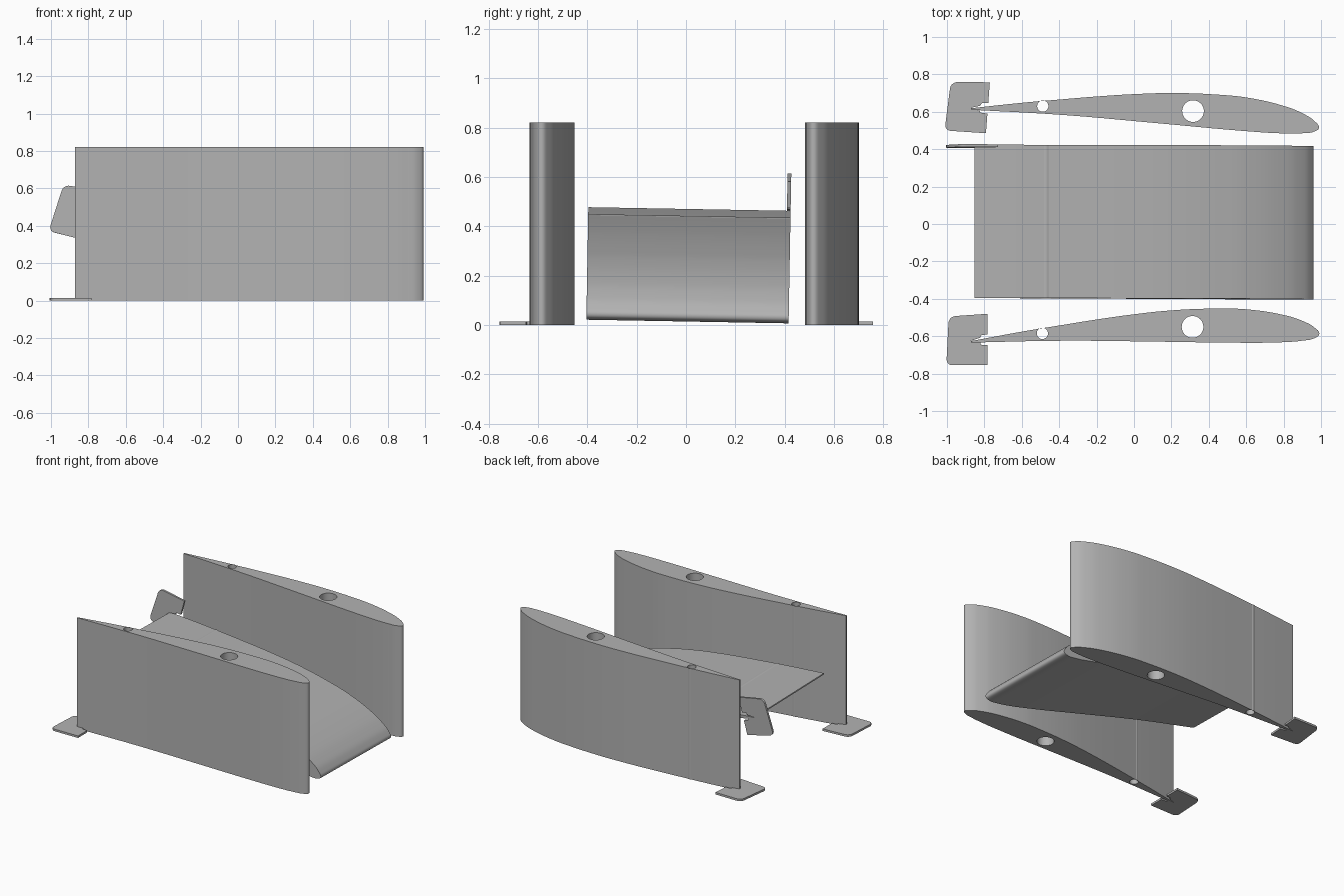
import bpy
import math
from mathutils import Matrix, Vector

if "Cube" in bpy.data.objects:
    bpy.data.objects.remove(bpy.data.objects["Cube"])

SPAN = 0.82
grey = bpy.data.materials.new("plain grey")
grey.diffuse_color = (0.45, 0.45, 0.45, 1)
grey.use_nodes = True
grey.node_tree.nodes["Principled BSDF"].inputs["Base Color"].default_value = grey.diffuse_color

# Aerofoil outline: trailing edge at the origin, nose towards +x
FOIL = [(0, 0.004), (0.27, 0.054), (0.47, 0.087), (0.67, 0.119), (0.87, 0.147),
        (1.07, 0.168), (1.32, 0.178), (1.47, 0.174), (1.67, 0.144), (1.77, 0.113),
        (1.84, 0.074), (1.863, 0.043), (1.84, 0.021), (1.77, 0.006), (1.67, -0.002),
        (1.47, -0.005), (1.0, 0.001), (0.5, 0.006), (0, -0.004)]
HOLES = [(0.382, 0.045, 0.03), (1.185, 0.08, 0.058)]

# Tail tab outline with a stepped slot that receives the trailing edge
TAB = [(0.09, 0.15), (0.09, 0.04), (0.056, 0.036), (0.05, 0.022), (0, 0.006),
       (0, -0.003), (0.05, -0.004), (0.05, -0.015), (0.09, -0.018), (0.09, -0.123)]


def arc(cx, cy, r, a0, a1, n):
    """Points along a circular arc, angles in degrees."""
    return [(cx + r * math.cos(math.radians(a0 + (a1 - a0) * i / n)),
             cy + r * math.sin(math.radians(a0 + (a1 - a0) * i / n))) for i in range(n + 1)]


def add_poly(curve, pts):
    s = curve.splines.new('POLY')
    s.points.add(len(pts) - 1)
    for p, (x, y) in zip(s.points, pts):
        p.co = (x, y, 0, 1)
    s.use_cyclic_u = True


def add_smooth(curve, pts):
    s = curve.splines.new('BEZIER')
    s.bezier_points.add(len(pts) - 1)
    last = len(pts) - 1
    for i, (p, (x, y)) in enumerate(zip(s.bezier_points, pts)):
        p.co = (x, y, 0)
        p.handle_left_type = p.handle_right_type = 'VECTOR' if i in (0, last) else 'AUTO'
    s.use_cyclic_u = True
    s.resolution_u = 5


def extrude(name, depth, matrix, fill):
    """Filled flat outline, extruded from local z = 0 to depth."""
    curve = bpy.data.curves.new(name, 'CURVE')
    curve.dimensions = '2D'
    curve.fill_mode = 'BOTH'
    curve.extrude = depth / 2
    fill(curve)
    obj = bpy.data.objects.new(name, curve)
    bpy.context.collection.objects.link(obj)
    obj.matrix_world = matrix @ Matrix.Translation((0, 0, depth / 2))
    bpy.ops.object.select_all(action='DESELECT')
    obj.select_set(True)
    bpy.context.view_layer.objects.active = obj
    bpy.ops.object.convert(target='MESH')
    obj = bpy.context.object
    bpy.ops.object.mode_set(mode='EDIT')
    bpy.ops.mesh.select_all(action='SELECT')
    bpy.ops.mesh.remove_doubles(threshold=0.0002)
    bpy.ops.mesh.normals_make_consistent(inside=False)
    bpy.ops.object.mode_set(mode='OBJECT')
    obj.data.materials.clear()
    obj.data.materials.append(grey)
    bpy.ops.object.shade_smooth_by_angle(angle=math.radians(30))


def fill_wing(curve):
    add_smooth(curve, FOIL)
    for x, y, r in HOLES:
        add_poly(curve, arc(x, y, r, 0, 348.75, 31))


def fill_tab(curve):
    add_poly(curve, TAB + arc(-0.1, -0.095, 0.03, 270, 180, 5)
             + arc(-0.08, 0.098, 0.04, 176, 93, 5))


def section(name, matrix):
    """One wing section with its tail tab."""
    extrude(name + "_wing", SPAN, matrix, fill_wing)
    extrude(name + "_tab", 0.015, matrix, fill_tab)


# Two upright sections, the rear one turned slightly
section("front", Matrix.Translation((-0.872, -0.63, 0)))
section("rear", Matrix.Translation((-0.872, 0.615, 0)) @ Matrix.Rotation(-0.077, 4, 'Z'))

# Lying section: span along -y, nose tipped down, slight roll
lying = (Matrix.Translation((-0.853, 0.424, 0.459))
         @ Matrix.Rotation(math.radians(90) - 0.018, 4, 'X')
         @ Matrix.Rotation(math.radians(-14.8), 4, 'Z'))
section("lying", lying)
